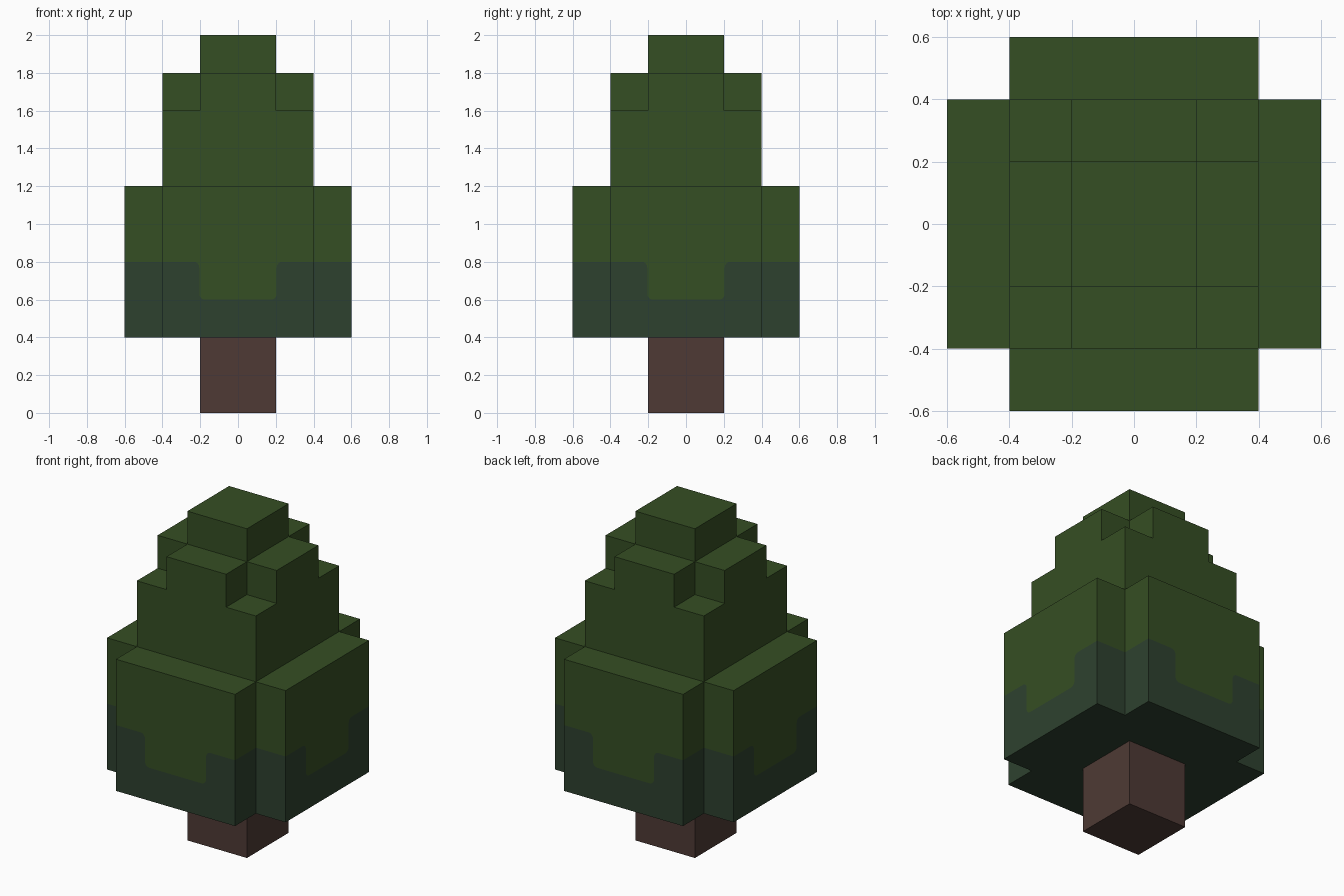
import bpy, bmesh, math
from mathutils import Matrix, Vector

cube = bpy.data.objects.get("Cube")
if cube:
    bpy.data.objects.remove(cube, do_unlink=True)


def make_material(name, rgb):
    mat = bpy.data.materials.new(name)
    mat.use_nodes = True
    mat.diffuse_color = (*rgb, 1)
    mat.node_tree.nodes["Principled BSDF"].inputs["Base Color"].default_value = (*rgb, 1)
    return mat


LEAF = make_material("leaf green", (0.036, 0.077, 0.017))
SHADE = make_material("deep blue green", (0.027, 0.053, 0.028))
BARK = make_material("bark brown", (0.077, 0.042, 0.035))


def finish(bm, name, *mats):
    bmesh.ops.remove_doubles(bm, verts=bm.verts, dist=0.0005)
    bmesh.ops.recalc_face_normals(bm, faces=bm.faces)
    mesh = bpy.data.meshes.new(name)
    bm.to_mesh(mesh)
    bm.free()
    for mat in mats:
        mesh.materials.append(mat)
    obj = bpy.data.objects.new(name, mesh)
    bpy.context.collection.objects.link(obj)


def plus_outline(outer, inner):
    """Cross-shaped outline, or a square when both sizes match."""
    if outer == inner:
        corner = [(outer, outer)]
    else:
        corner = [(outer, inner), (inner, inner), (inner, outer)]
    turns = [Matrix.Rotation(math.radians(90 * i), 2) for i in range(4)]
    return [turn @ Vector(p) for turn in turns for p in corner]


def prism(name, outline, low, high, mat):
    bm = bmesh.new()
    base = bm.faces.new([bm.verts.new((p.x, p.y, low)) for p in outline])
    top = bmesh.ops.extrude_face_region(bm, geom=[base], use_keep_orig=True)["geom"]
    moved = [v for v in top if isinstance(v, bmesh.types.BMVert)]
    bmesh.ops.translate(bm, verts=moved, vec=(0, 0, high - low))
    finish(bm, name, mat)


def arc(cx, cz, radius, start, end, steps=4):
    angles = [math.radians(start + (end - start) * i / steps) for i in range(steps + 1)]
    return [(cx + radius * math.cos(a), cz + radius * math.sin(a)) for a in angles]


# Trunk and upper foliage tiers
prism("trunk", plus_outline(0.2, 0.2), 0, 0.4, BARK)
prism("middle_foliage", plus_outline(0.4, 0.4), 1.2, 1.6, LEAF)
prism("upper_foliage", plus_outline(0.4, 0.2), 1.6, 1.8, LEAF)
prism("treetop", plus_outline(0.2, 0.2), 1.8, 2.0, LEAF)

# Lower foliage: cross-shaped block with a notched two-tone border on each side
WIDE, NARROW, LOW, EDGE, HIGH = 0.6, 0.4, 0.4, 0.8, 1.2
DIP, HALF, R = 0.6, 0.205, 0.03
bm = bmesh.new()


def face(points, index):
    bm.faces.new([bm.verts.new(p) for p in points]).material_index = index


# Rounded border, right to left
right = arc(HALF + R, EDGE - R, R, 90, 180) + arc(HALF - R, DIP + R, R, 0, -90)
border = [(NARROW, EDGE)] + right
border += [(-x, z) for x, z in reversed(border)]
shade_shape = [(-NARROW, LOW), (NARROW, LOW)] + border
leaf_shape = [(-NARROW, HIGH), (NARROW, HIGH)] + border

for quarter in range(4):
    turn = Matrix.Rotation(math.radians(90 * quarter), 3, "Z")
    # Broad outer wall
    for index, shape in enumerate((leaf_shape, shade_shape)):
        face([turn @ Vector((x, -WIDE, z)) for x, z in shape], index)
    # Two walls of the corner recess
    for a, b in (((NARROW, -WIDE), (NARROW, -NARROW)),
                 ((NARROW, -NARROW), (WIDE, -NARROW))):
        for index, (z0, z1) in enumerate(((EDGE, HIGH), (LOW, EDGE))):
            face([turn @ Vector((*p, z))
                  for p, z in ((a, z0), (b, z0), (b, z1), (a, z1))], index)

# Top and underside
for index, z in enumerate((HIGH, LOW)):
    face([(p.x, p.y, z) for p in plus_outline(WIDE, NARROW)], index)
finish(bm, "lower_foliage", LEAF, SHADE)
